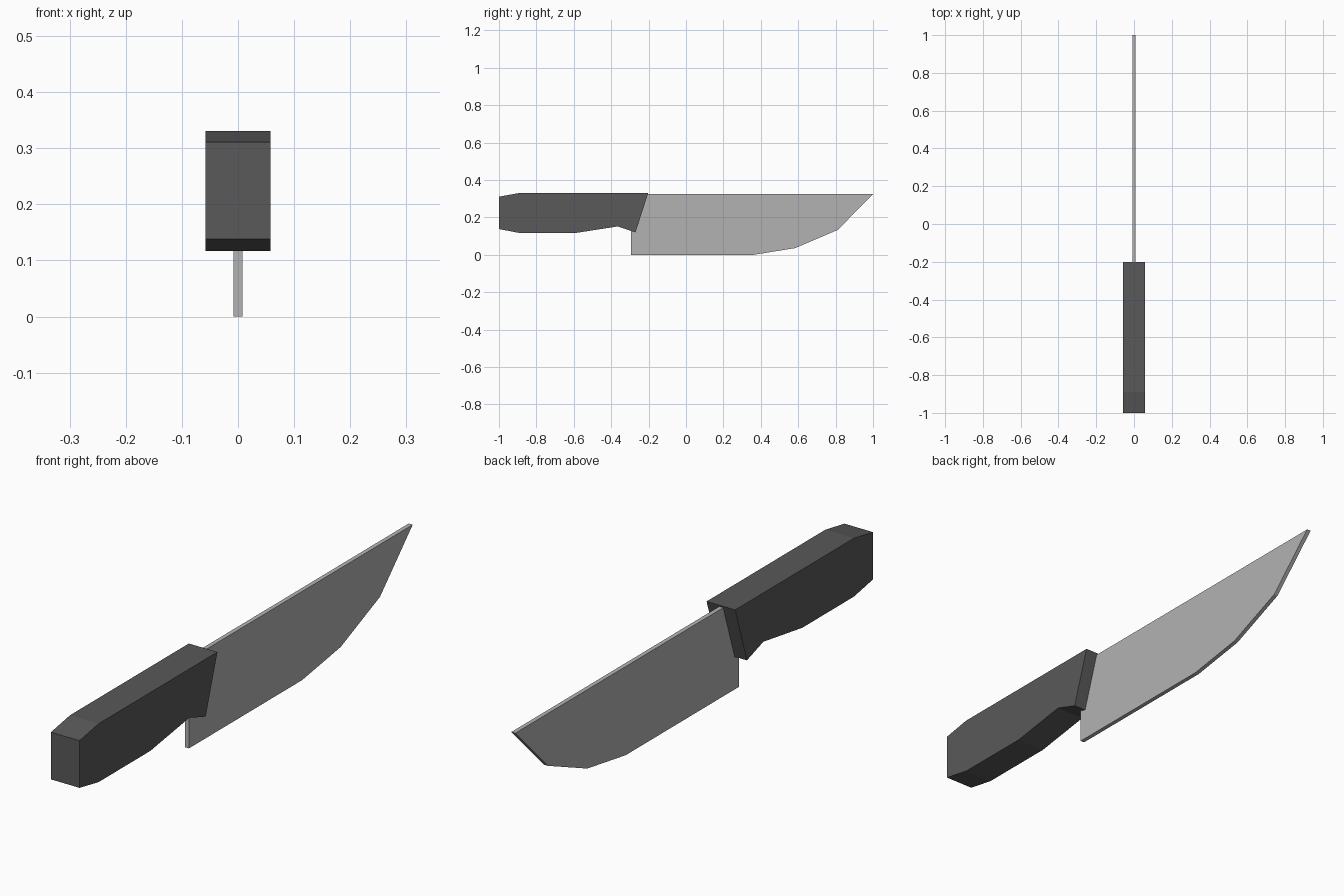
import bpy, bmesh

if "Cube" in bpy.data.objects:
    bpy.data.objects.remove(bpy.data.objects["Cube"])


def extruded_profile(name, profile, width):
    """Extrude a (y, z) outline along x, centred on x = 0."""
    bm = bmesh.new()
    face = bm.faces.new([bm.verts.new((-width / 2, y, z)) for y, z in profile])
    result = bmesh.ops.extrude_face_region(bm, geom=[face])
    moved = [v for v in result["geom"] if isinstance(v, bmesh.types.BMVert)]
    bmesh.ops.translate(bm, verts=moved, vec=(width, 0, 0))
    bmesh.ops.recalc_face_normals(bm, faces=bm.faces)
    mesh = bpy.data.meshes.new(name)
    bm.to_mesh(mesh)
    bm.free()
    obj = bpy.data.objects.new(name, mesh)
    bpy.context.collection.objects.link(obj)
    return obj


def colour(obj, rgb):
    mat = bpy.data.materials.new(obj.name + "_colour")
    mat.diffuse_color = (*rgb, 1)
    mat.use_nodes = True
    mat.node_tree.nodes["Principled BSDF"].inputs["Base Color"].default_value = mat.diffuse_color
    obj.data.materials.append(mat)


# Handle: chamfered butt, finger groove and slanted front
handle = extruded_profile("handle", [
    (-1.0, 0.138), (-0.89, 0.117), (-0.59, 0.117), (-0.365, 0.152),
    (-0.27, 0.12), (-0.202, 0.331), (-0.89, 0.331), (-1.0, 0.311)], 0.116)
colour(handle, (0.1, 0.1, 0.1))

# Blade: straight spine, curved belly, heel tucked into the handle
blade = extruded_profile("blade", [
    (-0.295, 0.0), (0.36, 0.0), (0.583, 0.036), (0.811, 0.133),
    (1.0, 0.325), (-0.295, 0.325)], 0.016)
colour(blade, (0.45, 0.45, 0.45))
